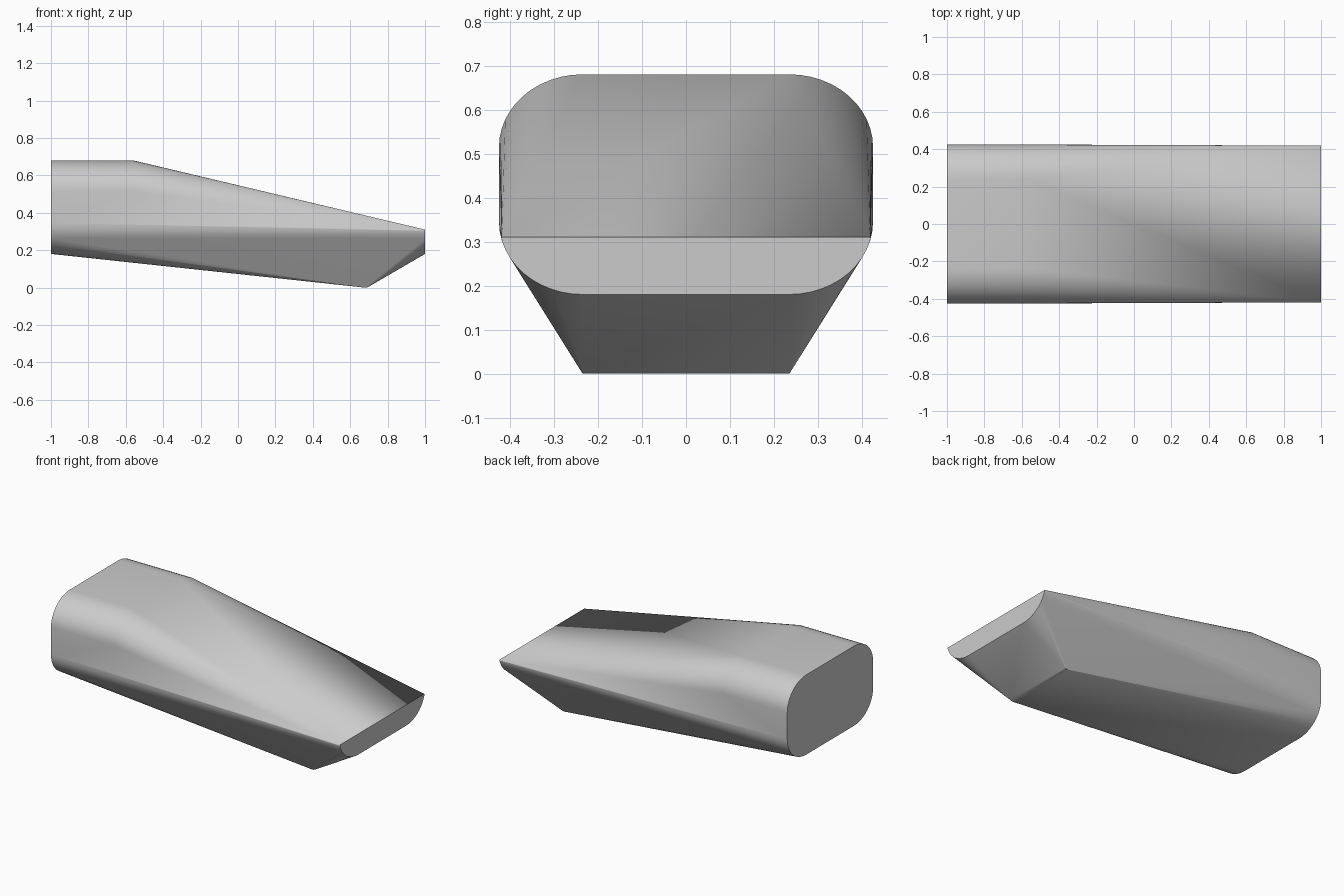
import bpy, bmesh, math

cube = bpy.data.objects.get("Cube")
if cube:
    bpy.data.objects.remove(cube, do_unlink=True)

HALF_WIDTH, FLAT = 0.425, 0.235      # section half width, half width of its flat top
LOW, HIGH, CORNER = 0.18, 0.68, 0.165
STEPS = 12


def section(x, low, high):
    """Rounded-rectangle section at x, cut off to the heights low..high."""
    points = []
    for i in range(STEPS + 1):
        a = math.pi / 2 * i / STEPS
        y = FLAT + (HALF_WIDTH - FLAT) * math.cos(a)
        rise = CORNER * (1 - math.sin(a))
        for z in (LOW + rise, HIGH - rise):
            if low <= z <= high:
                points += [(x, y, z), (x, -y, z)]
    return points


def keel(x, radius):
    """Rounded ridge running across the underside."""
    points = []
    for i in range(7):
        a = math.radians(-6 + 37 * i / 6)
        for y in (-FLAT, FLAT):
            points.append((x + radius * math.sin(a), y, radius * (1 - math.cos(a))))
    return points


# Sections: full rear end, upper bend, cut-off tip and keel
points = section(-1, LOW, HIGH) + section(-0.56, 0.4, HIGH)
points += section(1, LOW, 0.305) + [(1, 0.419, 0.31), (1, -0.419, 0.31)]
points += keel(0.68, 0.04)

# Body: skin stretched tightly over the sections
bm = bmesh.new()
for p in points:
    bm.verts.new(p)
hull = bmesh.ops.convex_hull(bm, input=bm.verts[:])
loose = {g for g in hull["geom_interior"] + hull["geom_unused"]
         if isinstance(g, bmesh.types.BMVert)}
bmesh.ops.delete(bm, geom=list(loose), context="VERTS")
bmesh.ops.dissolve_limit(bm, angle_limit=math.radians(0.2),
                         verts=bm.verts[:], edges=bm.edges[:])
bmesh.ops.recalc_face_normals(bm, faces=bm.faces[:])
mesh = bpy.data.meshes.new("wedge_body")
bm.to_mesh(mesh)
bm.free()
body = bpy.data.objects.new("wedge_body", mesh)
bpy.context.collection.objects.link(body)

# Plain grey finish
grey = bpy.data.materials.new("light grey")
grey.use_nodes = True
colour = (0.6, 0.6, 0.6, 1)
grey.diffuse_color = colour
grey.node_tree.nodes["Principled BSDF"].inputs["Base Color"].default_value = colour
mesh.materials.append(grey)

bpy.ops.object.select_all(action="DESELECT")
body.select_set(True)
bpy.context.view_layer.objects.active = body
bpy.ops.object.shade_smooth_by_angle(angle=math.radians(30))
